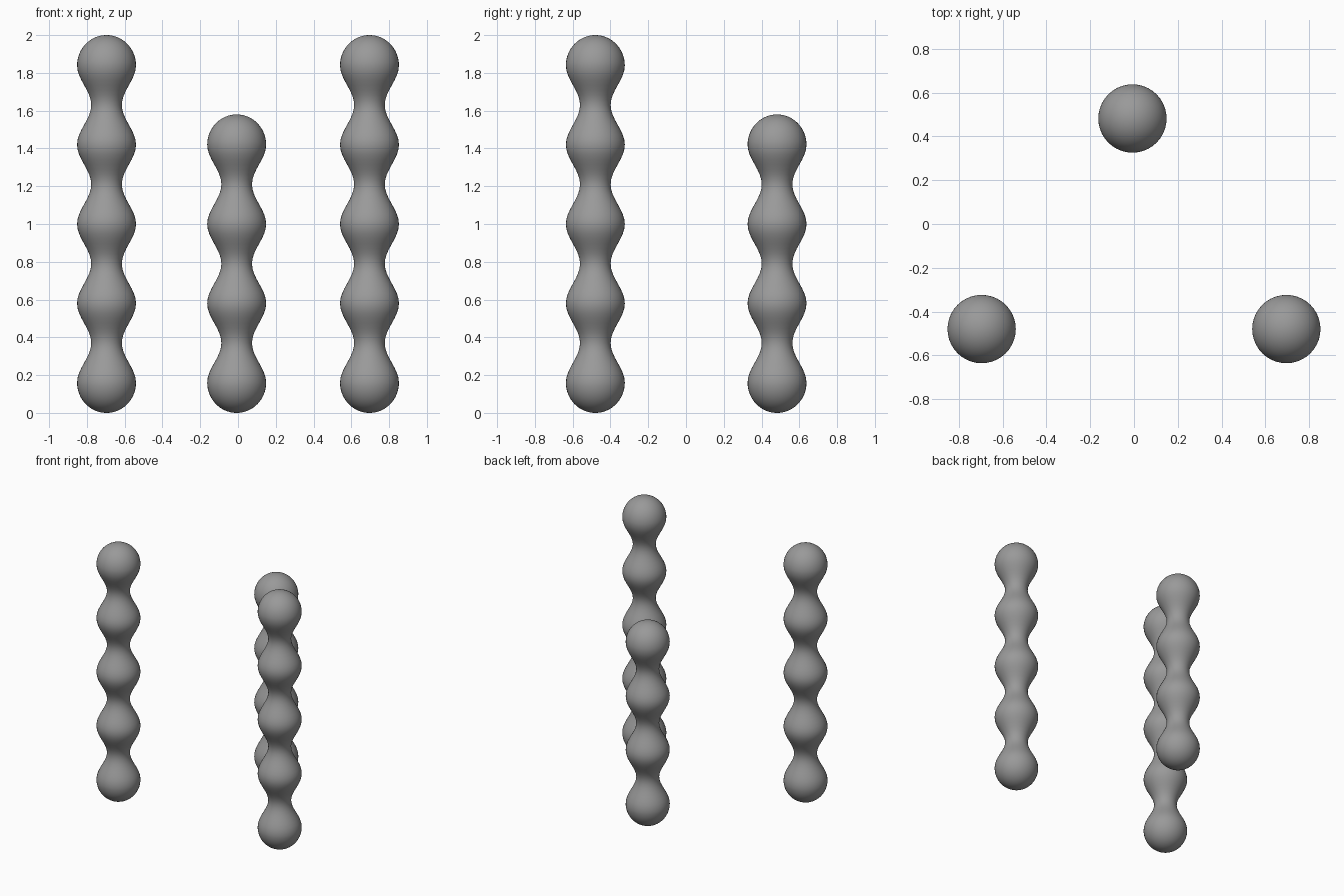
import bpy
import bmesh
import math

cube = bpy.data.objects.get("Cube")
if cube:
    bpy.data.objects.remove(cube, do_unlink=True)

# One plain grey for everything
grey = bpy.data.materials.new("plain grey")
grey.use_nodes = True
colour = (0.32, 0.32, 0.32, 1)
grey.diffuse_color = colour
grey.node_tree.nodes["Principled BSDF"].inputs["Base Color"].default_value = colour

BULB, NECK = 0.156, 0.081   # radii
CAP, PITCH = 0.16, 0.42     # end cap height, bulb spacing
SIDES, STEPS = 40, 16


def column_profile(bulbs):
    """Radius and height pairs: round cap, wavy body, round cap."""
    body = PITCH * (bulbs - 1)
    arc = [math.pi / 2 * i / STEPS for i in range(STEPS)]
    bottom = [(BULB * math.sin(a), CAP - CAP * math.cos(a)) for a in arc]
    mid, amp = (BULB + NECK) / 2, (BULB - NECK) / 2
    count = STEPS * (bulbs - 1)
    wave = [(mid + amp * math.cos(2 * math.pi * i / STEPS), CAP + body * i / count)
            for i in range(count + 1)]
    height = body + 2 * CAP
    top = [(r, height - z) for r, z in reversed(bottom)]
    return bottom + wave + top


def beaded_column(name, x, y, bulbs):
    """Revolve the bulb profile into a closed column."""
    bm = bmesh.new()
    verts = [bm.verts.new((r, 0, z)) for r, z in column_profile(bulbs)]
    edges = [bm.edges.new(pair) for pair in zip(verts, verts[1:])]
    bmesh.ops.spin(bm, geom=verts + edges, cent=(0, 0, 0), axis=(0, 0, 1),
                   angle=2 * math.pi, steps=SIDES)
    bmesh.ops.remove_doubles(bm, verts=bm.verts, dist=0.0005)
    bmesh.ops.recalc_face_normals(bm, faces=bm.faces)
    for face in bm.faces:
        face.smooth = True
    mesh = bpy.data.meshes.new(name)
    bm.to_mesh(mesh)
    bm.free()
    mesh.materials.append(grey)
    column = bpy.data.objects.new(name, mesh)
    column.location = (x, y, 0)
    bpy.context.collection.objects.link(column)


# Two tall columns in front, a shorter one behind
for side, name in ((-1, "right_front_column"), (1, "left_front_column")):
    beaded_column(name, side * 0.696, -0.48, 5)
beaded_column("back_column", -0.007, 0.482, 4)
